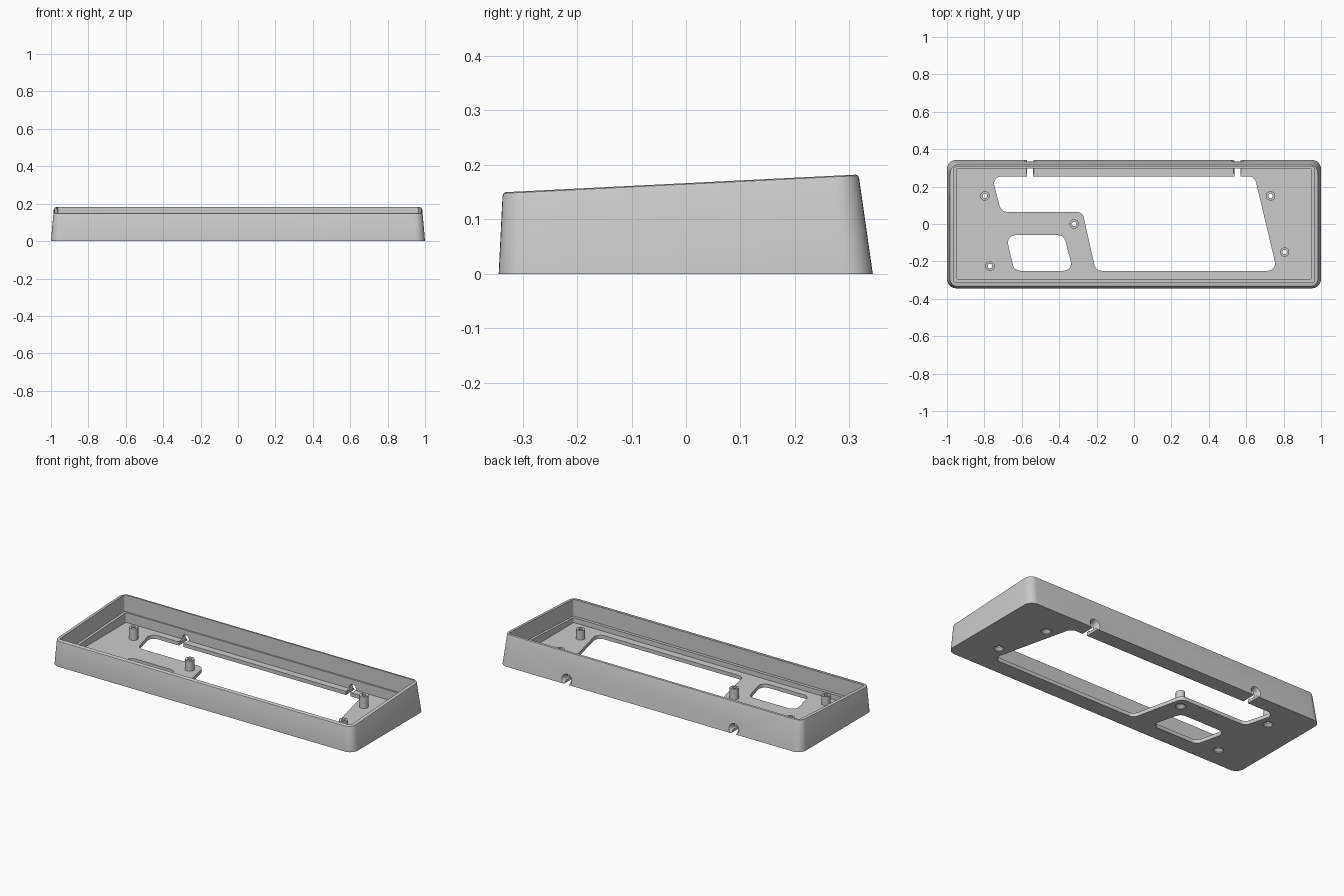
import bpy, bmesh, math
from mathutils import Vector

old = bpy.data.objects.get("Cube")
if old:
    bpy.data.objects.remove(old, do_unlink=True)

grey = bpy.data.materials.new("case grey")
grey.use_nodes = True
grey.diffuse_color = (0.6, 0.6, 0.6, 1)
grey.node_tree.nodes["Principled BSDF"].inputs["Base Color"].default_value = (0.6, 0.6, 0.6, 1)


def slope(height):
    """Plane parallel to the tilted rim, height measured at y = 0."""
    return lambda y: height + 0.05 * y


def rounded(corners, radius, steps=8):
    """Polygon outline with filleted corners."""
    pts = [Vector((x, y, 0)) for x, y in corners]
    out = []
    for i, p in enumerate(pts):
        u = (pts[i - 1] - p).normalized()
        v = (pts[(i + 1) % len(pts)] - p).normalized()
        half = u.angle(v) / 2
        centre = p + (u + v).normalized() * radius / math.sin(half)
        reach = radius / math.tan(half)
        a = (p + u * reach - centre).normalized()
        b = (p + v * reach - centre).normalized()
        out += [centre + a.slerp(b, k / steps).normalized() * radius for k in range(steps + 1)]
    return out


def box_outline(x, front, back, radius):
    return rounded([(-x, front), (x, front), (x, back), (-x, back)], radius)


def at_height(outline, z):
    return [(p.x, p.y, z(p.y) if callable(z) else z) for p in outline]


def loft(name, rings):
    """Closed solid through rings that share one point count."""
    bm = bmesh.new()
    rows = [[bm.verts.new(p) for p in ring] for ring in rings]
    n = len(rows[0])
    for a, b in zip(rows, rows[1:]):
        for i in range(n):
            j = (i + 1) % n
            bm.faces.new((a[i], a[j], b[j], b[i]))
    bm.faces.new(rows[0][::-1])
    bm.faces.new(rows[-1])
    bm.normal_update()
    bmesh.ops.recalc_face_normals(bm, faces=bm.faces)
    mesh = bpy.data.meshes.new(name)
    bm.to_mesh(mesh)
    bm.free()
    mesh.materials.append(grey)
    obj = bpy.data.objects.new(name, mesh)
    bpy.context.collection.objects.link(obj)
    return obj


def prism(name, outline, low, high):
    return loft(name, [at_height(outline, low), at_height(outline, high)])


def circle(x, y, radius, n=28):
    return [Vector((x + radius * math.cos(math.tau * i / n),
                    y + radius * math.sin(math.tau * i / n), 0)) for i in range(n)]


def combine(tool, operation="DIFFERENCE"):
    """Apply a boolean to the case and discard the tool."""
    tool.hide_render = True
    mod = case.modifiers.new("shape", "BOOLEAN")
    mod.operation, mod.solver, mod.object = operation, "EXACT", tool
    bpy.ops.object.select_all(action="DESELECT")
    bpy.context.view_layer.objects.active = case
    case.select_set(True)
    bpy.ops.object.modifier_apply(modifier=mod.name)
    bpy.data.objects.remove(tool, do_unlink=True)


# Tapered outer body with a sloping, softened rim
def shell(inset):
    corners = [(-0.987, -0.337), (0.987, -0.337), (0.9845, 0.318), (-0.9845, 0.318)]
    return rounded([(x - math.copysign(inset, x), y - math.copysign(inset, y))
                    for x, y in corners], 0.045 - inset)


rim = 0.1665
case = loft("keyboard_case", [
    at_height(box_outline(1, -0.344, 0.343, 0.05), 0),
    at_height(shell(0), slope(rim - 0.007)),
    at_height(shell(0.002), slope(rim - 0.002)),
    at_height(shell(0.006), slope(rim))])

# Inner well with a narrow ledge around it
combine(prism("upper_well", box_outline(0.965, -0.313, 0.304, 0.012), slope(0.066), 0.3))
combine(prism("lower_well", box_outline(0.95, -0.293, 0.296, 0.006), 0.022, 0.2))

# Openings in the floor
main_opening = [(-0.76, 0.255), (0.645, 0.255), (0.765, -0.25),
                (-0.205, -0.25), (-0.275, 0.065), (-0.71, 0.065)]
small_opening = [(-0.685, -0.06), (-0.375, -0.06), (-0.325, -0.25), (-0.64, -0.25)]
for outline in (main_opening, small_opening):
    combine(prism("floor_opening", rounded(outline, 0.04), -0.1, 0.1))

# Cable slots and flared holes through the back wall
for x in (-0.555, 0.553):
    slot = [Vector((x + dx, y, 0)) for dx, y in
            ((-0.016, 0.24), (0.016, 0.24), (0.016, 0.4), (-0.016, 0.4))]
    combine(prism("cable_slot", slot, -0.1, 0.03))
    combine(loft("cable_hole", [[(p.x, y, 0.03 + p.y) for p in circle(x, 0, r)]
            for y, r in ((0.27, 0.022), (0.322, 0.022), (0.333, 0.027), (0.345, 0.039), (0.36, 0.05))]))

# Screw posts with through holes and countersinks underneath
for x, y in ((-0.797, 0.15), (-0.77, -0.225), (-0.32, 0), (0.73, 0.15), (0.805, -0.15)):
    combine(prism("screw_post", circle(x, y, 0.025), 0.01, slope(0.085)), "UNION")
    combine(prism("screw_hole", circle(x, y, 0.012), -0.1, 0.2))
    combine(loft("countersink", [at_height(circle(x, y, r), z)
            for z, r in ((-0.01, 0.03), (0.004, 0.028), (0.018, 0.013))]))

bpy.context.view_layer.objects.active = case
case.select_set(True)
bpy.ops.object.shade_smooth_by_angle(angle=math.radians(30))
